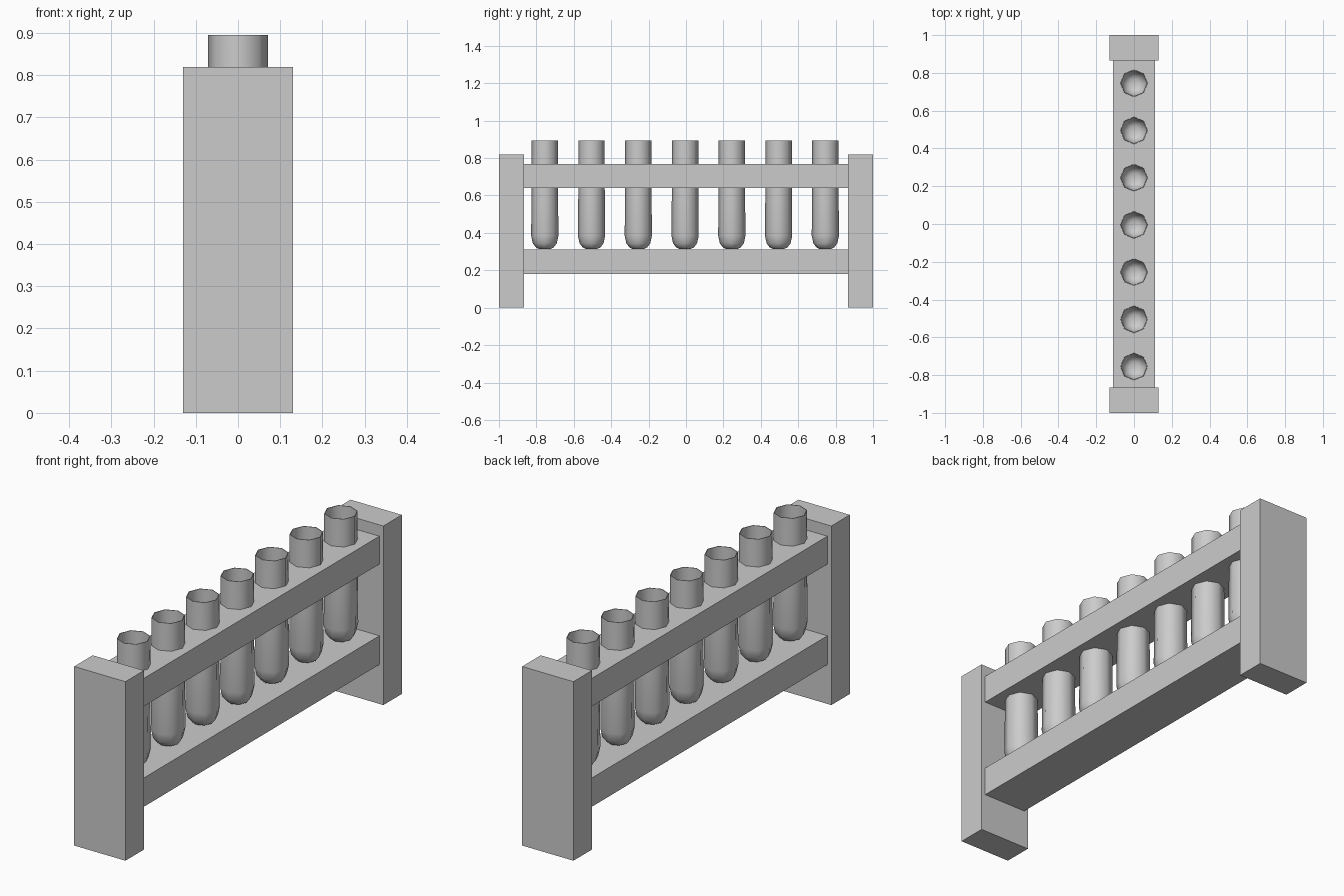
import bpy, bmesh, math

if "Cube" in bpy.data.objects:
    bpy.data.objects.remove(bpy.data.objects["Cube"])

SIDES = 8
TUBE_YS = [-0.755 + 0.25 * i for i in range(7)]


def finish(name, bm):
    bmesh.ops.recalc_face_normals(bm, faces=bm.faces)
    mesh = bpy.data.meshes.new(name)
    bm.to_mesh(mesh)
    bm.free()
    obj = bpy.data.objects.new(name, mesh)
    bpy.context.collection.objects.link(obj)
    return obj


def box(name, half_x, y0, y1, z0, z1):
    bm = bmesh.new()
    bmesh.ops.create_cube(bm, size=1)
    for v in bm.verts:
        v.co = (v.co.x * 2 * half_x, (y0 + y1) / 2 + v.co.y * (y1 - y0),
                (z0 + z1) / 2 + v.co.z * (z1 - z0))
    return finish(name, bm)


def lathe(bm, profile, y):
    # Rings of an eight-sided turned form, capped at both ends
    rings = []
    for r, z in profile:
        rings.append([bm.verts.new((r * math.cos(2 * math.pi * k / SIDES),
                                    y + r * math.sin(2 * math.pi * k / SIDES), z))
                      for k in range(SIDES)])
    for a, b in zip(rings, rings[1:]):
        for k in range(SIDES):
            n = (k + 1) % SIDES
            bm.faces.new((a[k], a[n], b[n], b[k]))
    bm.faces.new(rings[0])
    bm.faces.new(rings[-1])


# End boards
box("end_board_front", 0.13, -1.0, -0.866, 0, 0.82)
box("end_board_back", 0.13, 0.866, 1.0, 0, 0.82)

# Rails between the boards
box("lower_rail", 0.11, -0.866, 0.866, 0.18, 0.312)
upper = box("upper_rail", 0.11, -0.866, 0.866, 0.64, 0.768)

# Holes through the upper rail
bm = bmesh.new()
for y in TUBE_YS:
    lathe(bm, [(0.0715, 0.6), (0.0715, 0.8)], y)
cutter = finish("hole_cutter", bm)
cutter.hide_render = True
cutter.hide_viewport = True
mod = upper.modifiers.new("holes", 'BOOLEAN')
mod.operation = 'DIFFERENCE'
mod.solver = 'EXACT'
mod.object = cutter

# Hollow round-bottomed test tubes: outer wall up, thin rim, inner wall down
outer = [(0.028, 0.313), (0.047, 0.322), (0.064, 0.344), (0.073, 0.385),
         (0.0705, 0.64), (0.0705, 0.895)]
inner = [(r - 0.003, z + (0.003 if z < 0.4 else 0)) for r, z in reversed(outer)]
for i, y in enumerate(TUBE_YS):
    bm = bmesh.new()
    lathe(bm, outer + inner, y)
    tube = finish(f"test_tube_{i + 1}", bm)
    bpy.ops.object.select_all(action='DESELECT')
    tube.select_set(True)
    bpy.context.view_layer.objects.active = tube
    bpy.ops.object.shade_smooth_by_angle(angle=math.radians(60))
